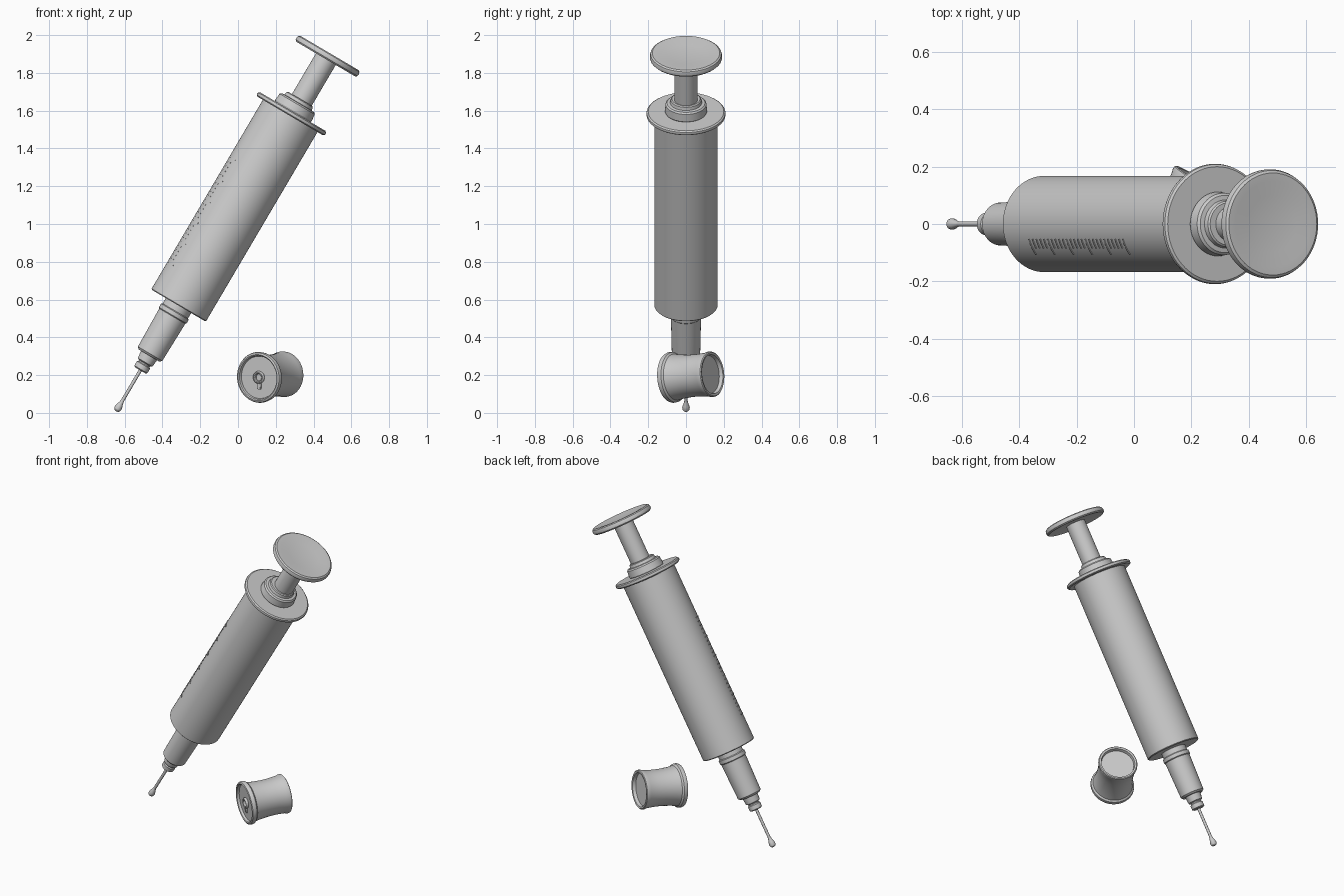
import bpy, bmesh, math
from mathutils import Matrix, Vector

if "Cube" in bpy.data.objects:
    bpy.data.objects.remove(bpy.data.objects["Cube"])


def finish(bm, name, matrix, angle=30):
    bmesh.ops.recalc_face_normals(bm, faces=bm.faces[:])
    me = bpy.data.meshes.new(name)
    bm.to_mesh(me)
    bm.free()
    ob = bpy.data.objects.new(name, me)
    bpy.context.collection.objects.link(ob)
    ob.matrix_world = matrix
    bpy.ops.object.select_all(action='DESELECT')
    ob.select_set(True)
    bpy.context.view_layer.objects.active = ob
    bpy.ops.object.shade_smooth_by_angle(angle=math.radians(angle))
    return ob


def lathe(name, profile, matrix, n=48):
    """Revolve (radius, height) points about local z; radius 0 makes a pole."""
    bm = bmesh.new()
    rings = []
    for r, z in profile:
        if r == 0:
            rings.append([bm.verts.new((0, 0, z))])
        else:
            rings.append([bm.verts.new((r * math.cos(2 * math.pi * i / n),
                                        r * math.sin(2 * math.pi * i / n), z)) for i in range(n)])
    for a, b in zip(rings, rings[1:]):
        for i in range(n):
            j = (i + 1) % n
            if len(a) == 1:
                bm.faces.new((a[0], b[i], b[j]))
            elif len(b) == 1:
                bm.faces.new((a[i], b[0], a[j]))
            else:
                bm.faces.new((a[i], a[j], b[j], b[i]))
    return finish(bm, name, matrix)


# Syringe axis: local z runs from the needle tip up to the thumb disc
axis = Matrix.Translation((-0.645, 0, 0.008)) @ Matrix.Rotation(math.radians(30.5), 4, 'Y')

# Needle with a liquid drop at its tip
lathe("needle", [(0, 0.03), (0.009, 0.03), (0.009, 0.27), (0, 0.27)], axis, 16)
lathe("liquid_drop", [(0, 0), (0.011, 0.003), (0.018, 0.011), (0.020, 0.022),
                      (0.017, 0.036), (0.012, 0.05), (0.009, 0.065), (0, 0.065)], axis, 20)

# Stepped hub and nozzle
lathe("needle_hub", [(0, 0.252), (0.032, 0.252), (0.04, 0.258), (0.04, 0.285), (0.034, 0.29),
                     (0.034, 0.296), (0.045, 0.302), (0.05, 0.352), (0, 0.352)], axis)
lathe("nozzle", [(0, 0.343), (0.064, 0.343), (0.075, 0.354), (0.076, 0.40), (0.08, 0.585),
                 (0.085, 0.59), (0.085, 0.612), (0.078, 0.617), (0.078, 0.66), (0, 0.66)], axis)

# Barrel with finger flange
lathe("barrel", [(0, 0.65), (0.163, 0.65), (0.168, 0.655), (0.168, 1.82), (0, 1.82)], axis, 64)
lathe("finger_flange", [(0, 1.815), (0.2, 1.815), (0.208, 1.821), (0.21, 1.828), (0.208, 1.836),
                        (0.2, 1.842), (0, 1.842)], axis, 64)
lathe("plunger_collar", [(0, 1.84), (0.108, 1.84), (0.112, 1.848), (0.108, 1.888), (0.1, 1.896),
                         (0.084, 1.898), (0.08, 1.915), (0.074, 1.92), (0, 1.92)], axis)

# Plunger rod and dished thumb disc
plunger = axis @ Matrix.Translation((0.010, 0, 0))
lathe("plunger_rod", [(0, 1.9), (0.061, 1.9), (0.061, 2.18), (0, 2.18)], plunger)
lathe("thumb_disc", [(0, 2.176), (0.16, 2.173), (0.182, 2.17), (0.19, 2.178), (0.191, 2.19),
                     (0.187, 2.202), (0.178, 2.208), (0.15, 2.207), (0.1, 2.2), (0, 2.197)],
      plunger, 64)

# Measuring scale: short raised marks wrapped round the barrel
bm = bmesh.new()
R0, R1, count = 0.166, 0.1705, 26
for k in range(count):
    t = 0.82 + k * (1.465 - 0.82) / (count - 1)
    a0 = 180 + 18
    a1 = a0 + (21 if k % 5 == 0 else 12)
    cols = []
    for i in range(4):
        a = math.radians(a0 + (a1 - a0) * i / 3)
        cols.append([bm.verts.new((r * math.cos(a), r * math.sin(a), t + dz))
                     for r, dz in ((R0, -.003), (R1, -.003), (R1, .003), (R0, .003))])
    for p, q in zip(cols, cols[1:]):
        for i in range(4):
            j = (i + 1) % 4
            bm.faces.new((p[i], p[j], q[j], q[i]))
    bm.faces.new(cols[0])
    bm.faces.new(cols[-1])
finish(bm, "scale_marks", axis)

# Vial: lies loose beside the syringe, local z from stopper end to base
start, end = Vector((0.105, -0.085, 0.187)), Vector((0.245, 0.14, 0.205))
d = (end - start).normalized()
side = Vector((0, 0, 1)).cross(d).normalized()
rot = Matrix((side, d.cross(side), d)).transposed().to_4x4()
vial = Matrix.Translation(start) @ rot
L = (end - start).length
lathe("vial_body", [(0, 0.016), (0.112, 0.016), (0.116, 0.002), (0.122, -0.002), (0.131, 0.002),
                    (0.135, 0.012), (0.133, 0.027), (0.123, 0.036), (0.117, 0.07), (0.112, 0.13),
                    (0.112, 0.18), (0.116, L - 0.03), (0.121, L - 0.012), (0.12, L - 0.002),
                    (0.115, L + 0.002), (0.104, L), (0.1, L - 0.02), (0, L - 0.02)], vial)

# Pull ring and tab on the stopper face
ring = [(0.026 + 0.008 * math.cos(a), 0.01 + 0.010 * math.sin(a))
        for a in [2 * math.pi * i / 10 for i in range(11)]]
ring_at = vial @ Matrix.Translation((0, 0.0, 0))
ob = lathe("pull_ring", ring, ring_at, 24)
bm = bmesh.new()
bmesh.ops.create_cube(bm, size=1, matrix=Matrix.Translation((0, -0.046, 0.011))
                      @ Matrix.Diagonal((0.024, 0.036, 0.014, 1)))
bmesh.ops.bevel(bm, geom=bm.edges[:], offset=0.004, segments=2, affect='EDGES')
finish(bm, "pull_tab", vial)
